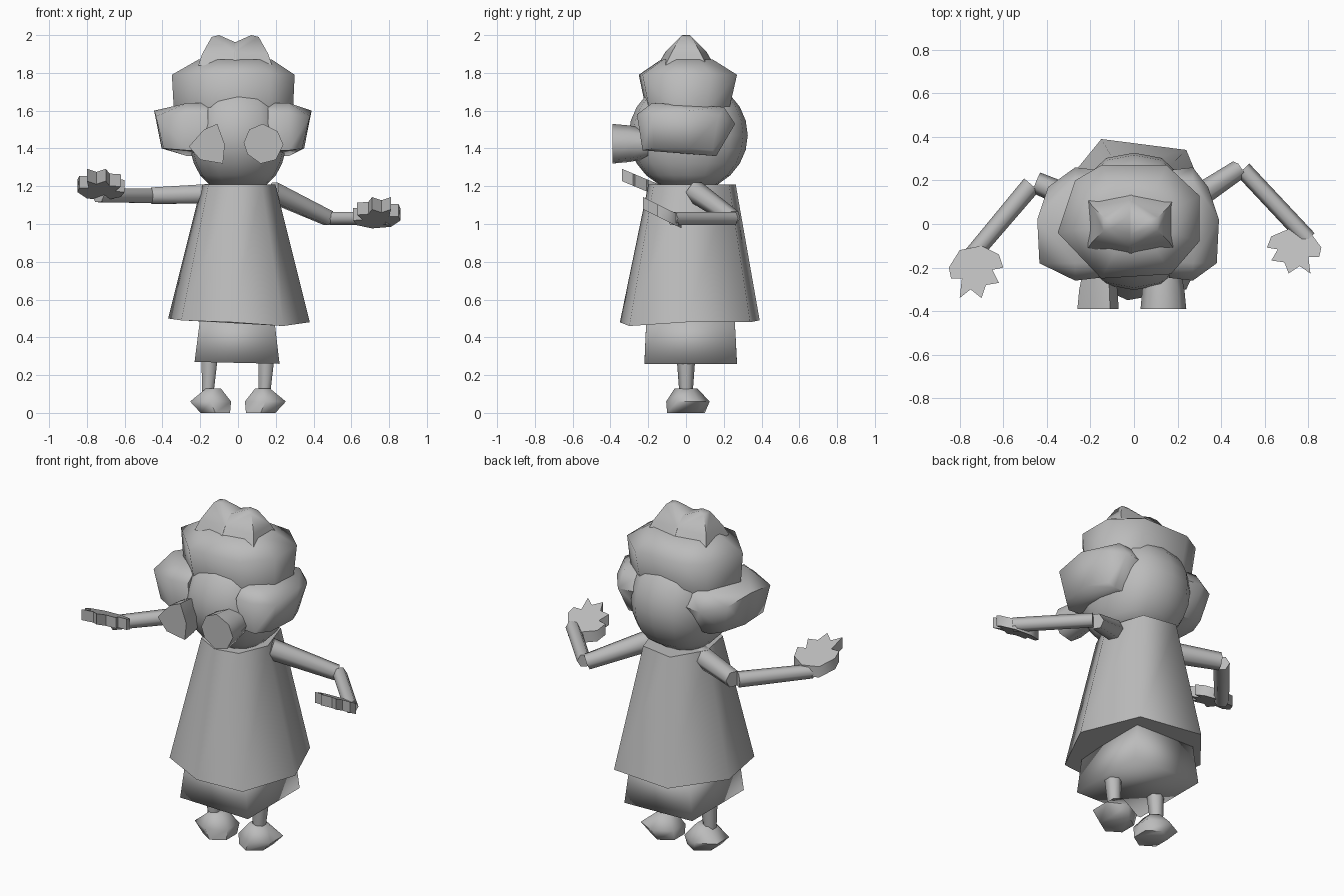
import bpy
import bmesh
import math
from mathutils import Vector

cube = bpy.data.objects.get("Cube")
if cube:
    bpy.data.objects.remove(cube, do_unlink=True)

grey = bpy.data.materials.new("plain_grey")
grey.use_nodes = True
colour = (.5, .5, .5, 1)
grey.diffuse_color = colour
grey.node_tree.nodes["Principled BSDF"].inputs["Base Color"].default_value = colour


def finish(name, bm, angle=50):
    """Turn a bmesh into a shaded object."""
    bmesh.ops.recalc_face_normals(bm, faces=bm.faces)
    mesh = bpy.data.meshes.new(name)
    bm.to_mesh(mesh)
    bm.free()
    mesh.materials.append(grey)
    obj = bpy.data.objects.new(name, mesh)
    bpy.context.collection.objects.link(obj)
    bpy.ops.object.select_all(action='DESELECT')
    obj.select_set(True)
    bpy.context.view_layer.objects.active = obj
    bpy.ops.object.shade_smooth_by_angle(angle=math.radians(angle))


def loft(name, rings, angle=50):
    """Skin closed rings of equal length and cap both ends."""
    bm = bmesh.new()
    loops = [[bm.verts.new(p) for p in ring] for ring in rings]
    count = len(loops[0])
    for low, high in zip(loops, loops[1:]):
        for i in range(count):
            j = (i + 1) % count
            bm.faces.new((low[i], low[j], high[j], high[i]))
    bm.faces.new(loops[0])
    bm.faces.new(loops[-1])
    finish(name, bm, angle)


def hull(name, points, angle=60):
    """Rounded lump wrapped around a few points."""
    bm = bmesh.new()
    for p in points:
        bm.verts.new(p)
    result = bmesh.ops.convex_hull(bm, input=bm.verts)
    loose = set(result["geom_interior"] + result["geom_unused"])
    bmesh.ops.delete(bm, geom=[v for v in loose if isinstance(v, bmesh.types.BMVert)],
                     context='VERTS')
    finish(name, bm, angle)


def tube(name, start, end, r_start, r_end, sides=6):
    """Tapered limb between two points."""
    start, end = Vector(start), Vector(end)
    turn = (end - start).to_track_quat('Z', 'Y')
    rings = []
    for centre, radius in ((start, r_start), (end, r_end)):
        ring = []
        for i in range(sides):
            a = math.tau * i / sides
            ring.append(centre + turn @ Vector((radius * math.cos(a), radius * math.sin(a), 0)))
        rings.append(ring)
    loft(name, rings, 65)


def ellipse(cx, cy, rx, ry, z, sides=6):
    angles = [math.tau * (i + .5) / sides for i in range(sides)]
    return [(cx + rx * math.cos(a), cy + ry * math.sin(a), z) for a in angles]


# Dress: seven-sided flared cone with an uneven hem
hem = [(-.03, -.35, .48), (.24, -.3, .46), (.38, 0, .48), (.24, .34, .48),
       (-.15, .39, .49), (-.37, .12, .5), (-.3, -.22, .49)]
neckline = [(x * .52, y * .7 - .01 if y > 0 else y * .57, 1.21) for x, y, z in hem]
loft("dress", [hem, neckline], 65)

# Underskirt: flared square block below the hem
bottom = [(-.23, -.22, .27), (.22, -.22, .26), (.22, .27, .26), (-.23, .27, .27)]
loft("underskirt", [bottom, [(x * .86, y * .95, .52) for x, y, z in bottom]], 95)

# Legs and faceted shoes
for side, name in ((-1, "right"), (1, "left")):
    x = side * .15
    tube(name + "_leg", (x, 0, .3), (x - .01, 0, .1), .05, .035)
    foot = side * .13
    loft(name + "_shoe", [ellipse(foot - side * .01, 0, .09, .1, 0),
                          ellipse(foot + side * .015, .01, .125, .115, .06),
                          ellipse(foot, 0, .045, .06, .13)], 60)

# Head: boxy rounded ball flattened at the neck
bm = bmesh.new()
bmesh.ops.create_uvsphere(bm, u_segments=16, v_segments=12, radius=1)
for v in bm.verts:
    wide = math.copysign(abs(v.co.x) ** .75, v.co.x)
    v.co = (wide * .26, v.co.y * .315 + .012, max(v.co.z * .3 + 1.47, 1.2))
finish("head", bm, 60)

# Eyes: uneven drums reaching forward from the face
eye_outlines = {
    "right_eye": [(-.26, 1.41), (-.2, 1.34), (-.08, 1.32), (-.07, 1.42), (-.11, 1.53), (-.18, 1.5)],
    "left_eye": [(.03, 1.43), (.06, 1.5), (.13, 1.53), (.21, 1.49),
                 (.24, 1.42), (.2, 1.34), (.12, 1.32), (.05, 1.37)]}
for name, outline in eye_outlines.items():
    cx = sum(p[0] for p in outline) / len(outline)
    cz = sum(p[1] for p in outline) / len(outline)
    rings = [[(cx + (x - cx) * size, y, cz + (z - cz) * size) for x, z in outline]
             for y, size in ((-.18, .7), (-.3, .92), (-.39, 1))]
    loft(name, rings, 60)

# Hair: broad cap, two peaked crown lumps, one tuft over each ear
brim = [(-.35, -.04), (-.27, .2), (-.15, .27), (.15, .27), (.3, .13),
        (.3, -.08), (.17, -.23), (-.15, -.25)]
hull("hair_cap", [(x * .97, y * .84, 1.6) for x, y in brim]
     + [(x, y, 1.79) for x, y in brim]
     + [(x * .6, y * .53, 1.87) for x, y in brim], 75)
for side, name, shift in ((-1, "right", -.03), (1, "left", 0)):
    # Each entry is mirrored front to back
    ridge = [(-.02, .15, 1.84), (.18, .11, 1.84), (.16, .08, 1.9), (-.02, .11, 1.91),
             (.11, .03, 1.99), (.07, .02, 2), (-.02, .05, 1.96)]
    hull(name + "_hair_crown", [(side * x + shift, y * flip, z)
                                for x, y, z in ridge for flip in (-1, 1)])
    rim = [(-.26, 1.58), (-.18, 1.64), (.2, 1.62), (.26, 1.53), (.16, 1.36), (-.23, 1.39)]
    tuft = [(.16, y * .95, z) for y, z in rim]
    tuft += [(.27, y, z) for y, z in rim]
    tuft += [(.38, -.18, 1.57), (.39, .02, 1.6), (.34, .17, 1.56),
             (.34, -.17, 1.4), (.35, .02, 1.4), (.3, .14, 1.39)]
    hull(name + "_hair_tuft", [(side * x + shift * (x > .28) * 1.8, y, z) for x, y, z in tuft])

# Arms: two straight tubes each, bent back at the elbow
tube("right_upper_arm", (-.14, .06, 1.16), (-.45, .19, 1.15), .06, .05)
tube("right_forearm", (-.47, .18, 1.15), (-.74, -.14, 1.15), .045, .04)
tube("left_upper_arm", (.18, .05, 1.17), (.48, .25, 1.03), .06, .045)
tube("left_forearm", (.5, .25, 1.03), (.8, -.07, 1.03), .04, .04)

# Hands: flat open palms with pointed fingers, tilted upward
palm = [(.02, .02), (-.08, 0), (-.13, -.08), (-.12, -.13), (-.07, -.13), (-.08, -.22),
        (-.03, -.18), (.02, -.22), (.04, -.16), (.1, -.15), (.07, -.09), (.12, -.08), (.1, -.02)]
for name, side, wrist, reach in (("right_hand", 1, (-.72, -.12, 1.17), 1),
                                 ("left_hand", -1, (.73, -.04, 1.02), .85)):
    wx, wy, wz = wrist
    loft(name, [[(wx + side * x, wy + y * reach, wz - y * .42 + h) for x, y in palm]
                for h in (-.035, .03)], 60)
